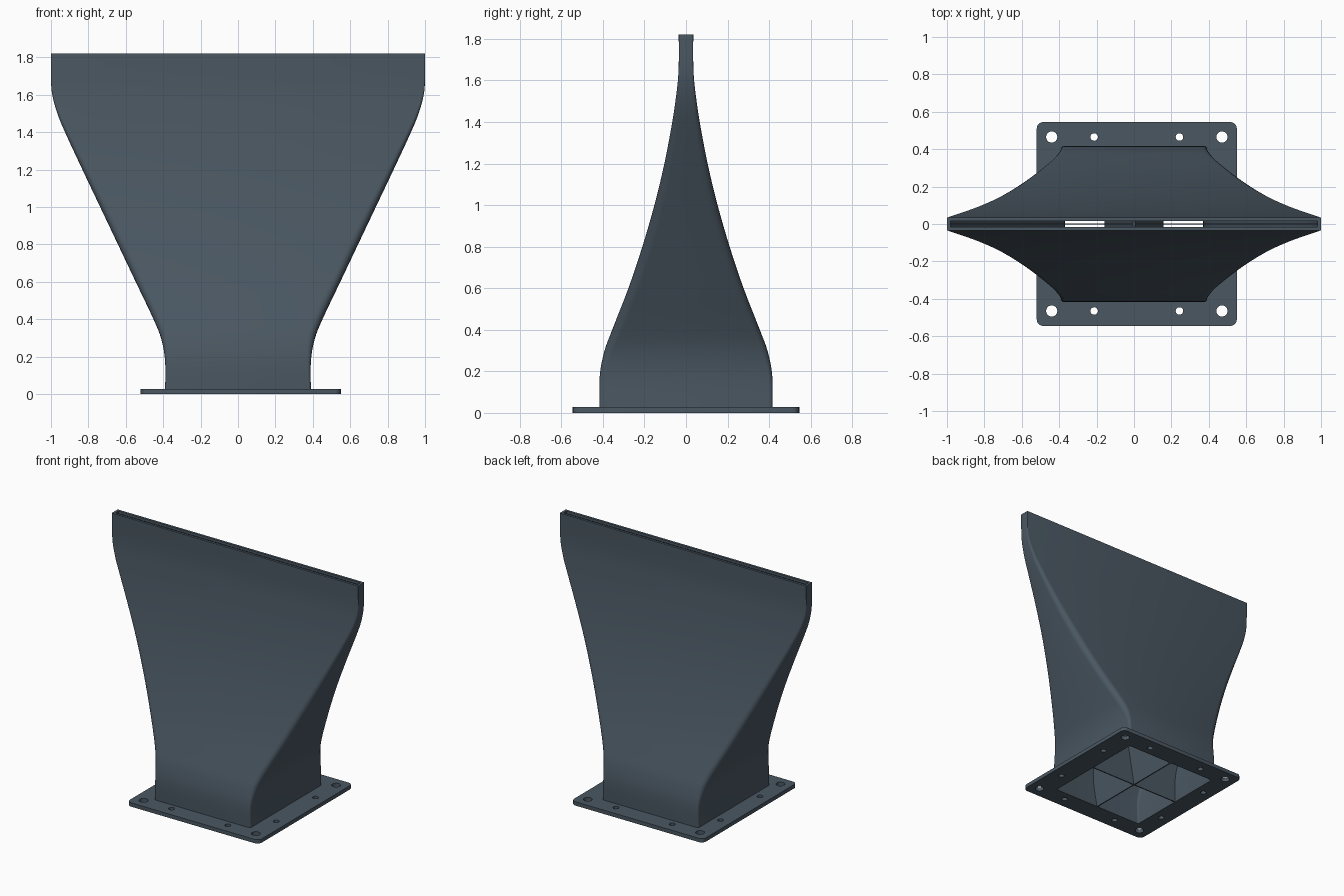
import bpy, bmesh
from math import sin, cos, pi
from mathutils import Vector

cube = bpy.data.objects.get("Cube")
if cube:
    bpy.data.objects.remove(cube, do_unlink=True)

slate = bpy.data.materials.new("dark slate")
slate.use_nodes = True
slate.diffuse_color = (0.069, 0.096, 0.122, 1)
slate.node_tree.nodes["Principled BSDF"].inputs["Base Color"].default_value = slate.diffuse_color

HEIGHT = 1.82
WALL = 0.018
VANE = 0.004       # half thickness of the thin vanes
FLANGE = 0.028
FLANGE_X = 0.015   # the flange sits slightly off centre

# Duct stations: height, half width, half depth, corner radius
STATIONS = [
    (0.0, 0.39, 0.415, 0.012), (0.18, 0.39, 0.415, 0.02), (0.3, 0.412, 0.392, 0.04),
    (0.4, 0.452, 0.355, 0.05), (0.6, 0.547, 0.277, 0.05), (0.8, 0.642, 0.21, 0.05),
    (1.0, 0.737, 0.152, 0.045), (1.2, 0.832, 0.104, 0.035), (1.4, 0.925, 0.066, 0.025),
    (1.5, 0.966, 0.051, 0.018), (1.6, 0.993, 0.039, 0.01), (1.68, 1.0, 0.035, 0.006),
    (HEIGHT, 1.0, 0.035, 0.004),
]


def hermite(p0, p1, p2, p3, t):
    """Smooth value between p1 and p2, tangents taken over height."""
    h = p2[0] - p1[0]
    out = []
    for a, b, c, d in zip(p0, p1, p2, p3):
        m1 = (c - a) / (p2[0] - p0[0]) * h
        m2 = (d - b) / (p3[0] - p1[0]) * h
        out.append(b + m1 * t + (3 * (c - b) - 2 * m1 - m2) * t ** 2
                   + (2 * (b - c) + m1 + m2) * t ** 3)
    return out


def sampled(steps=4):
    rows = []
    last = len(STATIONS) - 1
    for i in range(last):
        quad = [STATIONS[max(0, min(last, i + k))] for k in (-1, 0, 1, 2)]
        rows += [hermite(*quad, s / steps) for s in range(steps)]
    return rows + [list(STATIONS[-1])]


ROWS = sampled()


def rounded_rect(hx, hy, r, z=0.0, segs=5, cx=0.0):
    pts = []
    for k, (sx, sy) in enumerate([(1, 1), (-1, 1), (-1, -1), (1, -1)]):
        for s in range(segs + 1):
            a = (k + s / segs) * pi / 2
            pts.append(Vector((cx + sx * (hx - r) + r * cos(a), sy * (hy - r) + r * sin(a), z)))
    return pts


def finish(obj):
    obj.data.materials.clear()
    obj.data.materials.append(slate)
    bpy.ops.object.select_all(action='DESELECT')
    obj.select_set(True)
    bpy.context.view_layer.objects.active = obj
    bpy.ops.object.shade_smooth_by_angle(angle=pi / 6)


def loft(name, rings, loop=False):
    """Skin a list of rings; loop joins the last ring to the first, else cap the ends."""
    bm = bmesh.new()
    verts = [[bm.verts.new(p) for p in ring] for ring in rings]
    n = len(rings[0])
    pairs = list(zip(verts, verts[1:]))
    if loop:
        pairs.append((verts[-1], verts[0]))
    else:
        bm.faces.new(verts[0])
        bm.faces.new(verts[-1])
    for a, b in pairs:
        for i in range(n):
            j = (i + 1) % n
            bm.faces.new((a[i], a[j], b[j], b[i]))
    bmesh.ops.recalc_face_normals(bm, faces=bm.faces)
    mesh = bpy.data.meshes.new(name)
    bm.to_mesh(mesh)
    bm.free()
    obj = bpy.data.objects.new(name, mesh)
    bpy.context.collection.objects.link(obj)
    finish(obj)
    return obj


# Duct shell: up the outside, over the rim and down the inside
outer = [rounded_rect(x, y, r, z) for z, x, y, r in ROWS]
inner = [rounded_rect(x - WALL, y - WALL, r * 0.7, z) for z, x, y, r in ROWS]
loft("duct_shell", outer + inner[::-1], loop=True)


def box_ring(hx, hy, z):
    return [Vector((sx * hx, sy * hy, z)) for sx, sy in [(1, 1), (-1, 1), (-1, -1), (1, -1)]]


# Long vane: splits the duct front to back
inside = [(min(z, HEIGHT - 0.01), x - WALL / 2, y - WALL / 2) for z, x, y, r in ROWS]
loft("long_vane", [box_ring(x, VANE, z) for z, x, y in inside])

# Cross divider: thin at both ends, swelling in the middle to spread the flow
def swell(z):
    return VANE + 0.156 * (1 - abs(2 * z / HEIGHT - 1))


loft("cross_divider", [box_ring(swell(z), y, z) for z, x, y in inside])

# Mounting flange: filled outline with the duct opening and bolt holes
curve = bpy.data.curves.new("mounting_flange", 'CURVE')
curve.dimensions = '2D'
curve.fill_mode = 'BOTH'
curve.extrude = FLANGE / 2


def outline(pts):
    spline = curve.splines.new('POLY')
    spline.points.add(len(pts) - 1)
    for p, co in zip(spline.points, pts):
        p.co = (co.x, co.y, 0, 1)
    spline.use_cyclic_u = True


def hole(x, y, r):
    outline([Vector((x + FLANGE_X + r * cos(k * pi / 12), y + r * sin(k * pi / 12), 0))
             for k in range(24)])


outline(rounded_rect(0.535, 0.545, 0.035, cx=FLANGE_X))
outline(rounded_rect(0.39 - WALL, 0.415 - WALL, 0.01))
for sx in (-1, 1):
    for sy in (-1, 1):
        hole(sx * 0.455, sy * 0.465, 0.03)
        hole(sx * 0.228, sy * 0.465, 0.02)
        hole(sx * 0.455, sy * 0.228, 0.02)

source = bpy.data.objects.new("flange_outline", curve)
bpy.context.collection.objects.link(source)
bpy.context.view_layer.update()
graph = bpy.context.evaluated_depsgraph_get()
mesh = bpy.data.meshes.new_from_object(source.evaluated_get(graph))
mesh.name = "mounting_flange"
bpy.data.objects.remove(source, do_unlink=True)
flange = bpy.data.objects.new("mounting_flange", mesh)
bpy.context.collection.objects.link(flange)
flange.location.z = FLANGE / 2
finish(flange)
